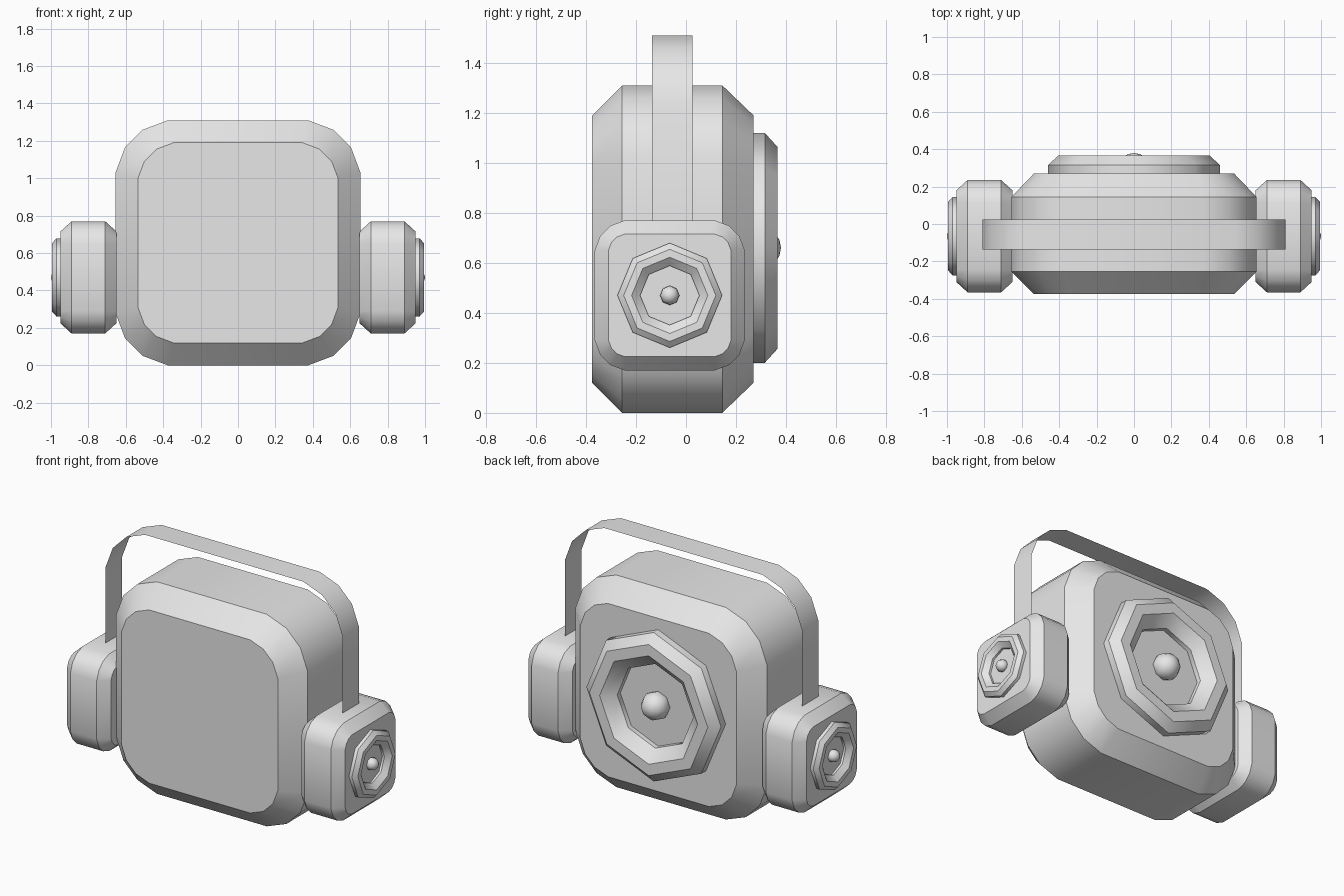
import bpy, bmesh, math
from mathutils import Matrix, Vector

cube = bpy.data.objects.get("Cube")
if cube:
    bpy.data.objects.remove(cube, do_unlink=True)

grey = bpy.data.materials.new("light grey")
grey.use_nodes = True
COLOUR = (0.8, 0.8, 0.8, 1)
grey.diffuse_color = COLOUR
grey.node_tree.nodes["Principled BSDF"].inputs["Base Color"].default_value = COLOUR

# Unit corner, from the end of one straight side to the start of the next
CORNER = [(0, 1), (0.48, 0.82), (0.82, 0.48), (1, 0)]


def rounded_square(half, radius):
    """Outline of a square with faceted round corners."""
    points = []
    for quarter in range(4):
        turn = Matrix.Rotation(-quarter * math.pi / 2, 2)
        flat = half - radius
        points += [turn @ Vector((flat + radius * a, flat + radius * b)) for a, b in CORNER]
    return points


def octagon(radius):
    return [Vector((radius * math.sin(i * math.pi / 4), radius * math.cos(i * math.pi / 4)))
            for i in range(8)]


def add_mesh(name, bm, matrix):
    bmesh.ops.transform(bm, matrix=matrix, verts=bm.verts)
    mesh = bpy.data.meshes.new(name)
    bm.to_mesh(mesh)
    bm.free()
    mesh.materials.append(grey)
    obj = bpy.data.objects.new(name, mesh)
    bpy.context.collection.objects.link(obj)
    return obj


def loft(name, sections, matrix, capped):
    """Join outlines stacked along local z, smooth around and creased between."""
    bm = bmesh.new()
    loops = [[bm.verts.new((p.x, p.y, z)) for p in outline] for outline, z in sections]
    for low, high in zip(loops, loops[1:]):
        for i in range(len(low)):
            j = (i + 1) % len(low)
            bm.faces.new((low[i], low[j], high[j], high[i])).smooth = True
    if capped:
        bm.faces.new(loops[0])
        bm.faces.new(loops[-1])
    for loop in loops:
        for i, vert in enumerate(loop):
            bm.edges.get((vert, loop[i - 1])).smooth = False
    bmesh.ops.recalc_face_normals(bm, faces=bm.faces)
    return add_mesh(name, bm, matrix)


def facing(axis, location):
    """Turn local z to the given direction and move to the location."""
    turn = Vector(axis).to_track_quat('Z', 'Y').to_matrix().to_4x4()
    return Matrix.Translation(location) @ turn


def speaker(name, axis, location, size):
    """Raised eight-sided ring with a round button in the middle."""
    place = facing(axis, location) @ Matrix.Scale(size, 4)
    ring = [(0.46, -0.01), (0.46, 0.045), (0.405, 0.095),
            (0.335, 0.095), (0.26, 0.03), (0.26, -0.01)]
    loft(name + "_ring", [(octagon(r), z) for r, z in ring], place, False)
    bm = bmesh.new()
    bmesh.ops.create_uvsphere(bm, u_segments=8, v_segments=8, radius=0.085)
    for face in bm.faces:
        face.smooth = True
    add_mesh(name + "_button", bm, place @ Matrix.Translation((0, 0, 0.025)))


# Main body with chamfered front and back
loft("body", [(rounded_square(0.535, 0.19), -0.375), (rounded_square(0.655, 0.28), -0.255),
              (rounded_square(0.655, 0.28), 0.145), (rounded_square(0.535, 0.19), 0.27)],
     facing((0, 1, 0), (0, 0, 0.655)), True)
speaker("back_speaker", (0, 1, 0), (0, 0.27, 0.66), 1)

# Side pods, each with a small speaker
for side, label in ((1, "left"), (-1, "right")):
    loft(label + "_pod", [(rounded_square(0.245, 0.065), 0.65), (rounded_square(0.3, 0.12), 0.71),
                          (rounded_square(0.3, 0.12), 0.89), (rounded_square(0.245, 0.065), 0.95)],
         facing((side, 0, 0), (0, -0.065, 0.47)), True)
    speaker(label + "_speaker", (side, 0, 0), (side * 0.95, -0.065, 0.47), 0.455)

# Thin strap over the top, running from pod to pod
half = [(0.81, 0.6)] + [(0.54 + 0.27 * a, 1.24 + 0.27 * b) for a, b in reversed(CORNER)]
path = half + [(-x, z) for x, z in reversed(half)]
bm = bmesh.new()
rows = [[bm.verts.new((x, y, z)) for y in (-0.135, 0.025)] for x, z in path]
for a, b in zip(rows, rows[1:]):
    bm.faces.new((a[0], a[1], b[1], b[0])).smooth = True
bmesh.ops.recalc_face_normals(bm, faces=bm.faces)
if sum(f.normal.z for f in bm.faces) < 0:
    bmesh.ops.reverse_faces(bm, faces=bm.faces)
add_mesh("carry_strap", bm, Matrix.Identity(4))
